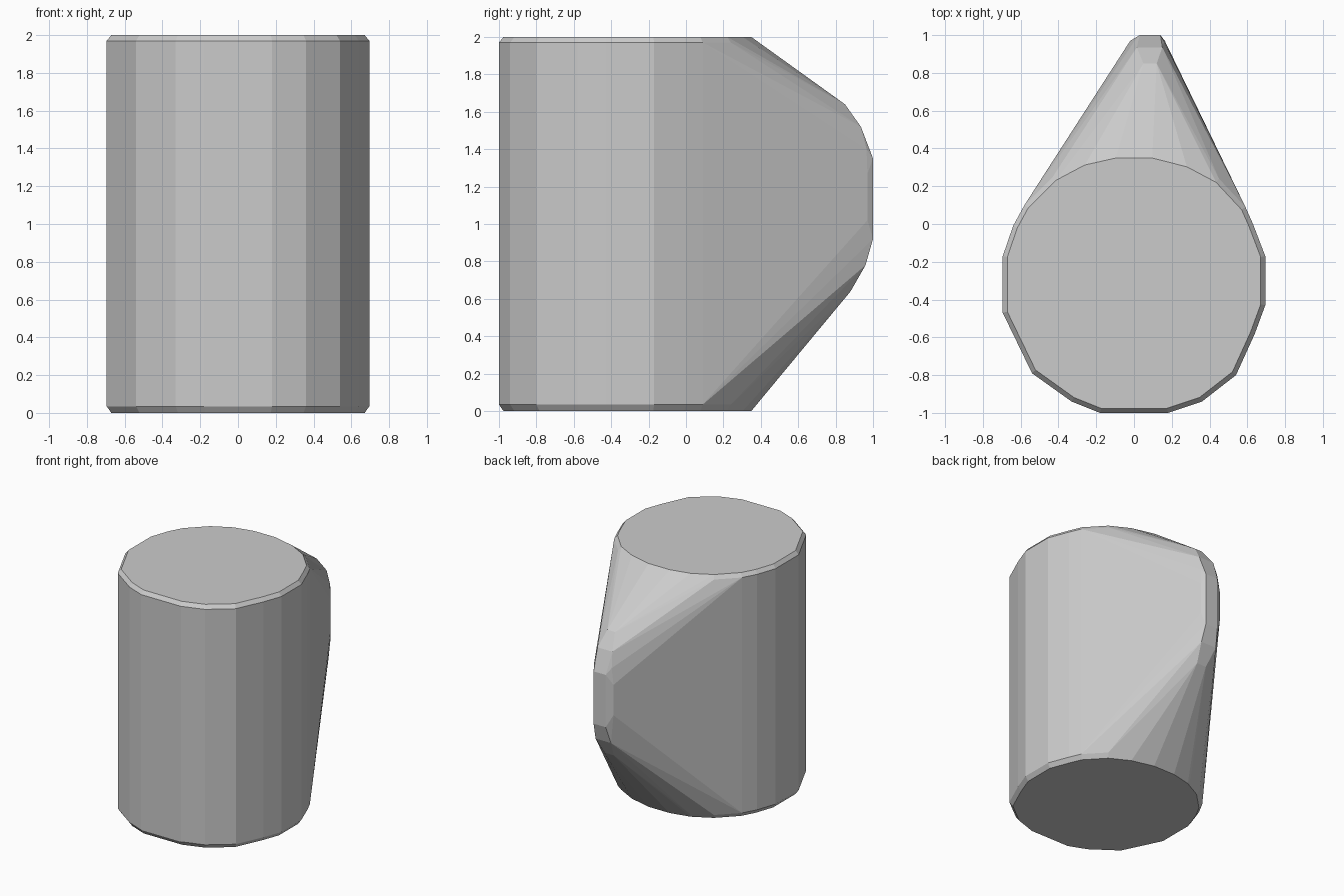
import bpy, bmesh

if "Cube" in bpy.data.objects:
    bpy.data.objects.remove(bpy.data.objects["Cube"])

# Faceted drum outline, seen from above
outline = [(-.695, -.17), (-.695, -.47), (-.54, -.79), (-.33, -.94), (-.18, -1),
           (.18, -1), (.36, -.94), (.54, -.8), (.64, -.58), (.695, -.43),
           (.695, -.17), (.63, 0), (.59, .09), (.45, .24), (.29, .325), (.1, .373),
           (-.1, .373), (-.27, .335), (-.43, .25), (-.58, .1), (-.64, -.01)]
CENTRE_Y = -.31

# Rounded rear spine: left x, right x, y, z
spine = [(.05, .12, .85, 1.64), (.015, .15, .935, 1.52), (0, .16, .965, 1.4),
         (-.02, .163, .97, 1.27), (.03, .14, 1, 1.35), (.03, .14, 1, .92),
         (-.02, .163, .97, 1.02), (.01, .15, .96, .78), (.04, .125, .88, .64)]

bm = bmesh.new()

# Drum rings with a small bevel at both ends
for z, scale in ((0, .965), (.035, 1), (1.97, 1), (2, .965)):
    for x, y in outline:
        bm.verts.new((x * scale, CENTRE_Y + (y - CENTRE_Y) * scale, z))

for left, right, y, z in spine:
    bm.verts.new((left, y, z))
    bm.verts.new((right, y, z))

# Stretch one tight skin over drum and spine
hull = bmesh.ops.convex_hull(bm, input=bm.verts[:])
bmesh.ops.delete(bm, geom=[v for v in bm.verts if not v.link_faces], context='VERTS')
bmesh.ops.dissolve_limit(bm, angle_limit=.01, verts=bm.verts[:], edges=bm.edges[:])
bmesh.ops.recalc_face_normals(bm, faces=bm.faces[:])

mesh = bpy.data.meshes.new("mug_shell")
bm.to_mesh(mesh)
bm.free()
bpy.context.collection.objects.link(bpy.data.objects.new("mug_shell", mesh))
